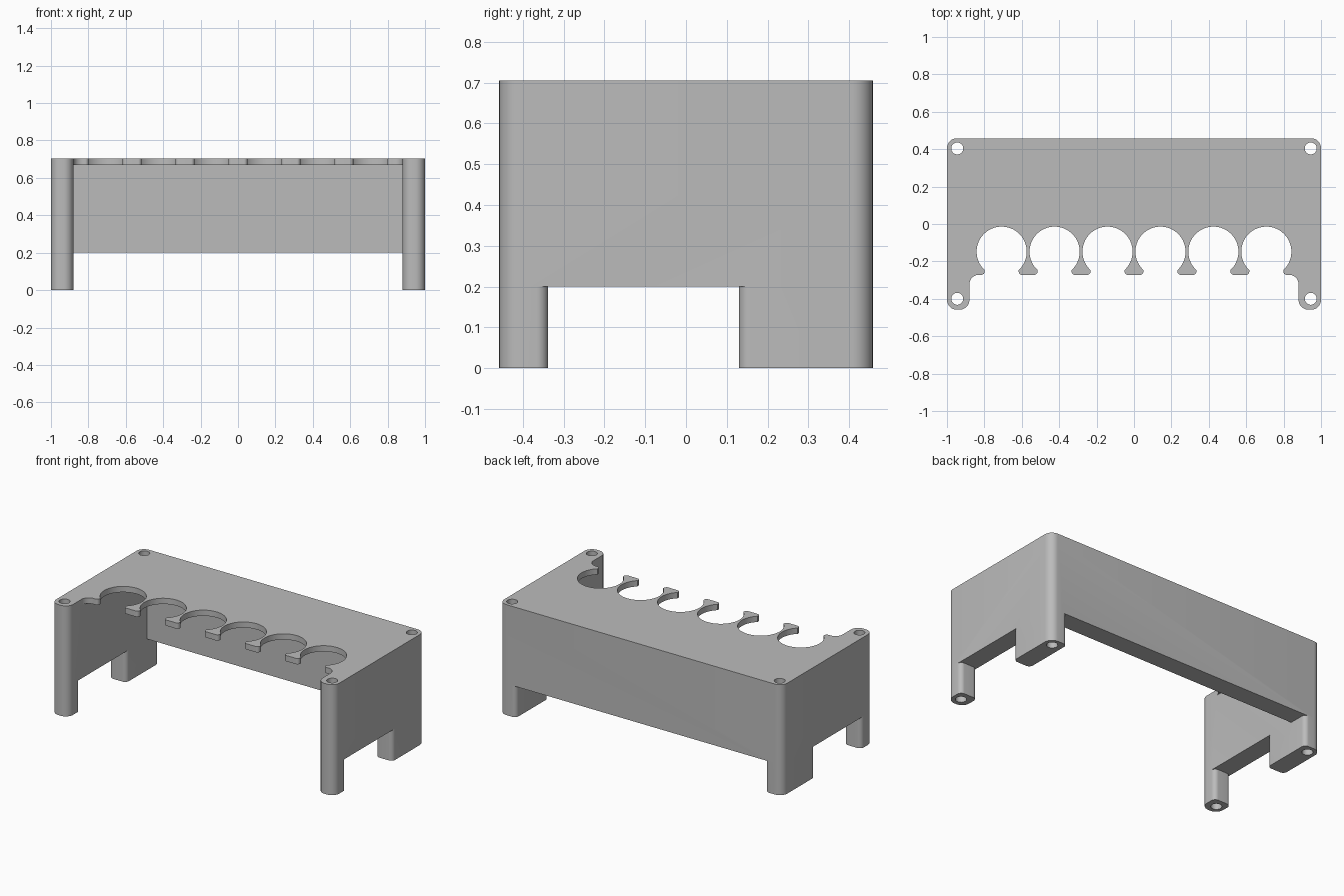
import bpy, bmesh, math
from mathutils import Vector

cube = bpy.data.objects.get("Cube")
if cube:
    bpy.data.objects.remove(cube, do_unlink=True)

W, D, T = 1.0, 0.458, 0.12          # half width, half depth, wall thickness
UNDER, PLATE, TOP = 0.2, 0.668, 0.705
R, r = 0.052, 0.028                 # outer and inner corner radii

grey = bpy.data.materials.new("plain grey")
grey.use_nodes = True
colour = (0.5, 0.5, 0.5, 1)
grey.diffuse_color = colour
grey.node_tree.nodes["Principled BSDF"].inputs["Base Color"].default_value = colour


def rounded(corners, steps=10):
    """Outline through (x, y, radius) corners, each rounded by an arc."""
    pts = []
    for i, (x, y, rad) in enumerate(corners):
        p = Vector((x, y))
        if rad == 0:
            pts.append(p)
            continue
        a = (Vector(corners[i - 1][:2]) - p).normalized()
        b = (Vector(corners[(i + 1) % len(corners)][:2]) - p).normalized()
        half = a.angle(b) / 2
        centre = p + (a + b).normalized() * rad / math.sin(half)
        start = p + a * rad / math.tan(half) - centre
        end = p + b * rad / math.tan(half) - centre
        sweep = math.pi - 2 * half
        for k in range(steps + 1):
            t = k / steps
            pts.append(centre + (start * math.sin((1 - t) * sweep)
                                 + end * math.sin(t * sweep)) / math.sin(sweep))
    return pts


def prism(name, outline, z0, z1):
    bm = bmesh.new()
    face = bm.faces.new([bm.verts.new((p[0], p[1], z0)) for p in outline])
    up = bmesh.ops.extrude_face_region(bm, geom=[face])["geom"]
    bmesh.ops.translate(bm, vec=(0, 0, z1 - z0),
                        verts=[v for v in up if isinstance(v, bmesh.types.BMVert)])
    bmesh.ops.recalc_face_normals(bm, faces=bm.faces)
    mesh = bpy.data.meshes.new(name)
    bm.to_mesh(mesh)
    bm.free()
    mesh.materials.append(grey)
    ob = bpy.data.objects.new(name, mesh)
    bpy.context.collection.objects.link(ob)
    return ob


def combine(target, other, operation):
    mod = target.modifiers.new(operation, 'BOOLEAN')
    mod.operation, mod.solver, mod.object = operation, 'EXACT', other
    bpy.context.view_layer.objects.active = target
    bpy.ops.object.modifier_apply(modifier=mod.name)
    bpy.data.objects.remove(other, do_unlink=True)


def mirrored(corners, side):
    return [(x * side, y, rad) for x, y, rad in corners][::side]


# U-shaped wall: back and both sides
inner = W - T
half_wall = [(inner, D - T, 0), (inner, -D, R), (W, -D, R), (W, D, R)]
frame = prism("rack_frame",
              rounded(half_wall + mirrored(half_wall, -1)), UNDER, PLATE)

# Top plate with a row of open round slots along the front
SLOT_R, SLOT_Y, EDGE, GAP, PITCH = 0.134, -0.148, -0.272, 0.091, 0.283
corners = [(-W, D, R), (-W, -D, R), (-inner, -D, R), (-inner, EDGE, 0.05)]
a0 = math.acos(GAP / SLOT_R)
for i in range(6):
    cx = (i - 2.5) * PITCH
    corners.append((cx - GAP, EDGE, 0.018))
    for k in range(49):
        a = math.pi + a0 - (math.pi + 2 * a0) * k / 48
        corners.append((cx + SLOT_R * math.cos(a), SLOT_Y + SLOT_R * math.sin(a), 0))
    corners.append((cx + GAP, EDGE, 0.018))
corners += [(inner, EDGE, 0.05), (inner, -D, R), (W, -D, R), (W, D, R)]
combine(frame, prism("top_plate", rounded(corners), PLATE, TOP), 'UNION')

# Legs: narrow at the front, long at the back
front_leg = [(inner, -D, R), (W, -D, R), (W, -D + T, r), (inner, -D + T, r)]
back_leg = [(inner, 0.13, r), (W, 0.13, r), (W, D, R), (inner, D, r)]
for side in (1, -1):
    for name, leg in (("front_leg", front_leg), ("back_leg", back_leg)):
        combine(frame, prism(name, rounded(mirrored(leg, side)), 0, UNDER), 'UNION')

# Screw holes through the four corners
for sx in (1, -1):
    for y in (-0.4, 0.404):
        ring = [(sx * 0.945 + 0.032 * math.cos(k * math.tau / 32),
                 y + 0.032 * math.sin(k * math.tau / 32)) for k in range(32)]
        combine(frame, prism("hole_cutter", ring, -0.1, 0.8), 'DIFFERENCE')

bpy.ops.object.select_all(action='DESELECT')
frame.select_set(True)
bpy.context.view_layer.objects.active = frame
bpy.ops.object.shade_smooth_by_angle(angle=math.radians(30))
